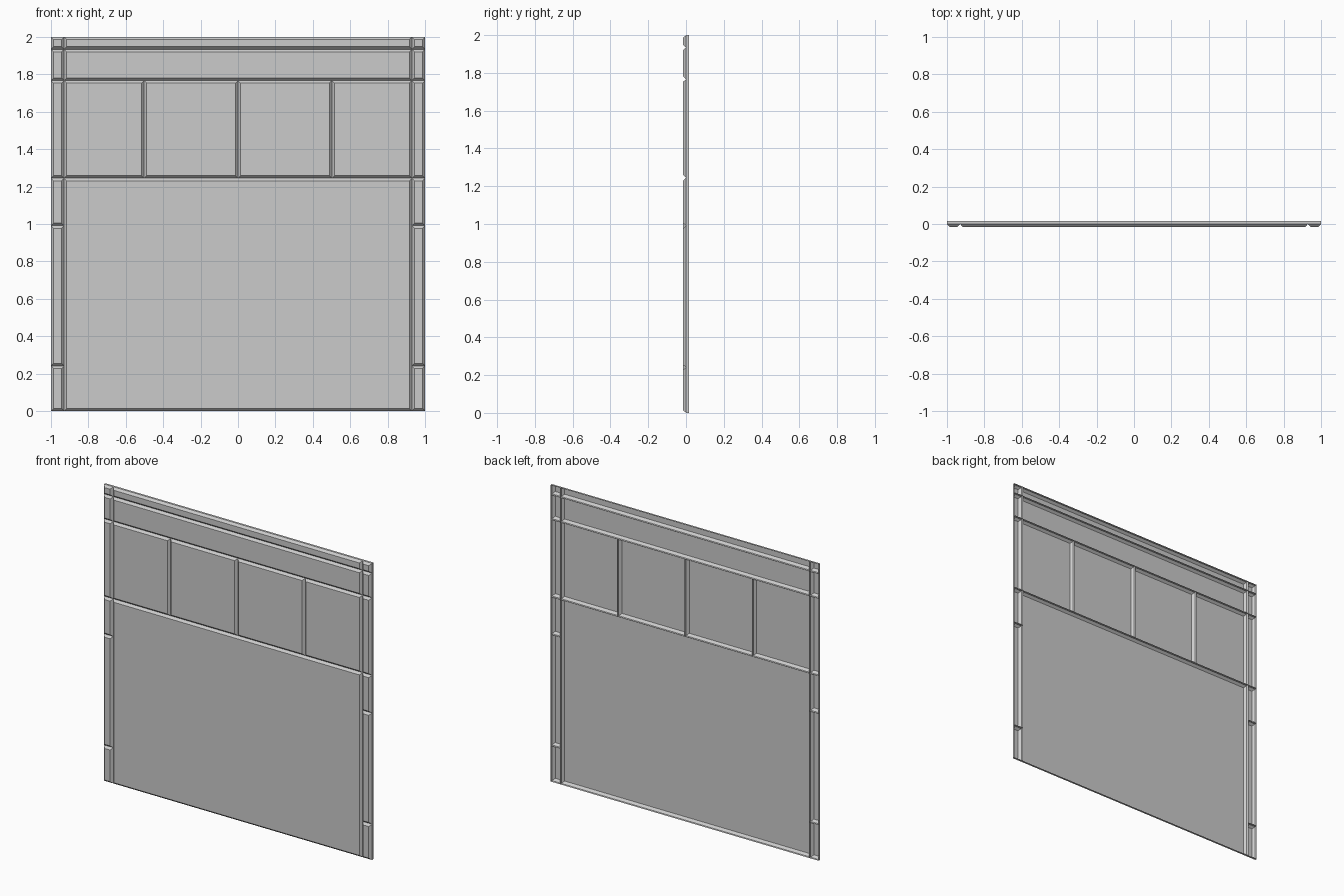
import bpy, bmesh

if "Cube" in bpy.data.objects:
    bpy.data.objects.remove(bpy.data.objects["Cube"])

BACK, MID, FRONT = 0.015, 0.0, -0.015   # depth levels of a panel
BEVEL = 0.014                           # width of the chamfered border


def panel(name, x0, x1, z0, z1):
    """Open-backed tile: straight rim, chamfered border and flat face."""
    bm = bmesh.new()

    def ring(y, inset):
        a, b, c, d = x0 + inset, x1 - inset, z0 + inset, z1 - inset
        return [bm.verts.new(p) for p in ((a, y, c), (b, y, c), (b, y, d), (a, y, d))]

    rings = [ring(BACK, 0), ring(MID, 0), ring(FRONT, BEVEL)]
    for r, s in zip(rings, rings[1:]):
        for i in range(4):
            j = (i + 1) % 4
            bm.faces.new((r[i], r[j], s[j], s[i]))
    bm.faces.new(rings[-1])
    mesh = bpy.data.meshes.new(name)
    bm.to_mesh(mesh)
    bm.free()
    ob = bpy.data.objects.new(name, mesh)
    bpy.context.collection.objects.link(ob)


EDGE = 0.93                             # groove between columns and centre
LOW, HIGH, TRIM = 1.245, 1.767, 1.934   # grooves running the full width

# Narrow side columns
levels = [0, 0.241, 0.991, LOW, HIGH, TRIM, 2]
for z0, z1 in zip(levels, levels[1:]):
    panel("left_column_panel", -1, -EDGE, z0, z1)
    panel("right_column_panel", EDGE, 1, z0, z1)

# Large lower panel and the two upper bands
panel("lower_panel", -EDGE, EDGE, 0, LOW)
panel("upper_band", -EDGE, EDGE, HIGH, TRIM)
panel("top_trim", -EDGE, EDGE, TRIM, 2)

# Row of four middle panels
xs = [-EDGE, -0.502, 0, 0.502, EDGE]
for x0, x1 in zip(xs, xs[1:]):
    panel("middle_panel", x0, x1, LOW, HIGH)
